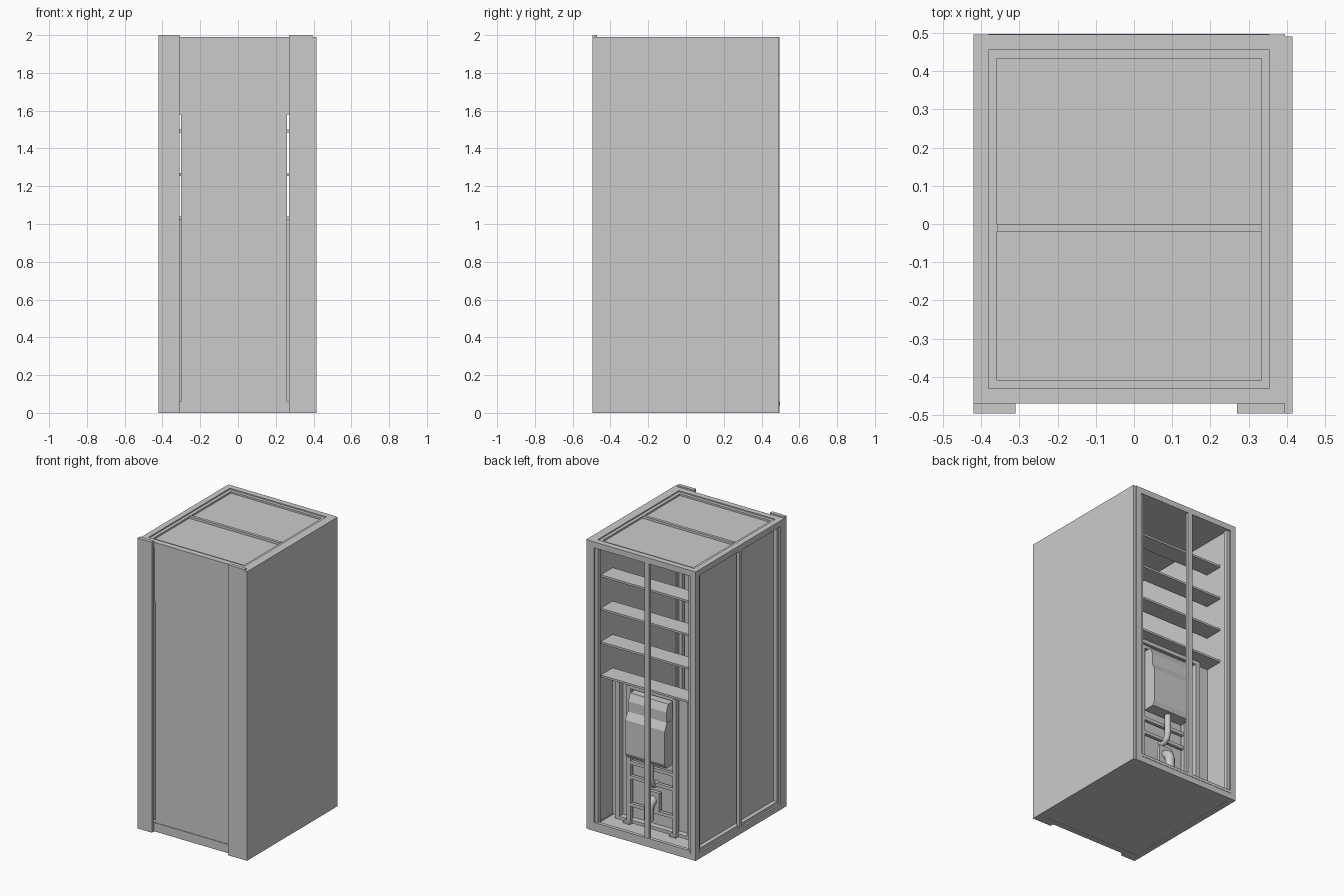
import bpy, bmesh
from mathutils import Vector

if "Cube" in bpy.data.objects:
    bpy.data.objects.remove(bpy.data.objects["Cube"])


def box(name, x0, x1, y0, y1, z0, z1):
    """Axis-aligned box from its limits."""
    me = bpy.data.meshes.new(name)
    bm = bmesh.new()
    bmesh.ops.create_cube(bm, size=1)
    for v in bm.verts:
        v.co = Vector(((x0 + x1) / 2 + v.co.x * (x1 - x0),
                       (y0 + y1) / 2 + v.co.y * (y1 - y0),
                       (z0 + z1) / 2 + v.co.z * (z1 - z0)))
    bm.to_mesh(me)
    bm.free()
    ob = bpy.data.objects.new(name, me)
    bpy.context.collection.objects.link(ob)
    return ob


def extrude_x(name, profile, x0, x1):
    """Extrude a (y, z) profile along x."""
    me = bpy.data.meshes.new(name)
    bm = bmesh.new()
    f = bm.faces.new([bm.verts.new((x0, y, z)) for y, z in profile])
    r = bmesh.ops.extrude_face_region(bm, geom=[f])
    bmesh.ops.translate(bm, vec=(x1 - x0, 0, 0),
                        verts=[g for g in r["geom"] if isinstance(g, bmesh.types.BMVert)])
    bmesh.ops.recalc_face_normals(bm, faces=bm.faces)
    bm.to_mesh(me)
    bm.free()
    ob = bpy.data.objects.new(name, me)
    bpy.context.collection.objects.link(ob)
    return ob


def pipe(name, points, radius):
    """Round pipe along a path."""
    cu = bpy.data.curves.new(name, "CURVE")
    cu.dimensions = "3D"
    cu.bevel_depth = radius
    cu.bevel_resolution = 3
    cu.use_fill_caps = True
    sp = cu.splines.new("POLY")
    sp.points.add(len(points) - 1)
    for p, co in zip(sp.points, points):
        p.co = (*co, 1)
    ob = bpy.data.objects.new(name, cu)
    bpy.context.collection.objects.link(ob)


X0, X1, Y0, Y1, H = -0.42, 0.395, -0.47, 0.495, 1.99
T, L = 0.04, 0.022        # frame tube and inner lip

# Corner posts, each with two slimmer lips facing the openings
for sx in (0, 1):
    for sy in (0, 1):
        xa = X1 - T if sx else X0
        ya = Y1 - T if sy else Y0
        box("corner_post", xa, xa + T, ya, ya + T, 0, H)
        lx = xa - L if sx else xa + T
        ly = ya - L if sy else ya + T
        yb = ya + 0.012 if sy == 0 else ya
        box("post_lip_x", lx, lx + L, yb, yb + 0.028, T, H - T)
        xb = xa + 0.012 if sx == 0 else xa
        box("post_lip_y", xb, xb + 0.028, ly, ly + L, T, H - T)

# Bottom and top rings of the frame
for name, z0, lip0, lip1 in (("bottom", 0, T, 0.06), ("top", H - T, H - T, H - 0.006)):
    for y in (Y0, Y1 - T):
        box(name + "_rail_x", X0 + T, X1 - T, y, y + T, z0, z0 + T)
    for x in (X0, X1 - T):
        box(name + "_rail_y", x, x + T, Y0 + T, Y1 - T, z0, z0 + T)
# Lips on the bottom ring sit on top, lips on the top ring sit inside
box("front_sill", -0.31, 0.27, Y0, Y0 + L, T, 0.06)
box("back_sill", X0 + T, X1 - T, Y1 - L, Y1 + 0.002, T, 0.06)
box("left_sill", X0 + 0.012, X0 + T, Y0 + T, Y1 - T, T, 0.06)
for y in (Y0 + T, Y1 - T - L):
    box("top_lip_x", X0 + T, X1 - T, y, y + L, H - T, H - 0.008)
for x in (X0 + T, X1 - T - L):
    box("top_lip_y", x, x + L, Y0 + T + L, Y1 - T - L, H - T, H - 0.008)

# Middle members of roof, back and left side
box("roof_beam", X0 + T + L, X1 - T - L, -0.02, 0, H - T, H - 0.004)
box("back_middle_post", -0.065, -0.03, Y1 - 0.022, Y1, T, H - T)
box("left_middle_post", X0, X0 + 0.024, -0.01, 0.016, T, H - T)

# Cladding: roof, floor, side walls
box("roof_panel", X0 + T, X1 - T, Y0 + T, Y1 - T, 1.95, 1.97)
box("floor_panel", X0 + 0.005, X1 - 0.012, Y0 + 0.002, Y1 - 0.005, 0.001, 0.035)
box("left_wall", -0.38, -0.365, Y0 + T, Y1 - T, 0.03, 1.96)
box("right_inner_wall", 0.362, 0.372, Y0 + T, Y1 - T, 0.03, 1.96)
box("right_outer_wall", X1, 0.415, -0.49, 0.49, 0, H)

# Front: columns, upper panel, header, door
box("front_column_left", X0, -0.31, -0.495, Y0, 0, 2)
box("front_column_right", 0.27, X1, -0.495, Y0, 0, 2)
box("right_wall_edge", X1, 0.415, -0.495, -0.49, 0, H)
box("front_upper_panel", -0.31, 0.27, Y0 + 0.002, Y0 + 0.022, 1.6, H - T)
box("door_header", -0.31, 0.27, Y0 + 0.002, Y0 + 0.025, 1.58, 1.6)
box("door", -0.303, 0.26, Y0 + 0.004, Y0 + 0.03, 0.06, 1.58)

# Shelves above the service wall
for z in (1.025, 1.255, 1.485, 1.715):
    box("shelf", -0.366, 0.362, 0.28, 0.41, z, z + 0.014)

# Service wall with studs
box("service_wall", -0.366, 0.362, 0.27, 0.284, 0.03, 1.026)
for x in (-0.27, 0.28):
    box("wall_stud", x, x + 0.035, 0.284, 0.325, 0.03, 1.026)
box("wall_top_track", -0.27, 0.315, 0.284, 0.325, 1.0, 1.026)
box("wall_bottom_track", -0.27, 0.315, 0.284, 0.325, 0.035, 0.055)

# Carrier frame: uprights, feet, cross bars
for x in (-0.16, 0.19):
    box("carrier_upright", x, x + 0.028, 0.305, 0.335, 0.04, 0.98)
    box("carrier_foot", x - 0.01, x + 0.04, 0.295, 0.355, 0.035, 0.047)
for z in (0.15, 0.34, 0.44, 0.96):
    box("carrier_cross_bar", -0.135, 0.195, 0.308, 0.33, z, z + 0.022)

# Flush tank: slim neck over a deeper body with a sloped shoulder
extrude_x("tank_neck", [(0.3, 0.82), (0.3, 0.95), (0.365, 0.95), (0.385, 0.9), (0.385, 0.82)],
          -0.12, 0.17)
extrude_x("tank_body", [(0.31, 0.52), (0.31, 0.83), (0.385, 0.83), (0.41, 0.78), (0.41, 0.55), (0.395, 0.52)],
          -0.125, 0.175)

# Flush pipe and drain elbow
pipe("flush_pipe", [(0.02, 0.355, 0.54), (0.02, 0.355, 0.4), (0.02, 0.345, 0.36),
                    (0.02, 0.32, 0.34), (0.02, 0.28, 0.34)], 0.02)
pipe("drain_elbow", [(0.02, 0.28, 0.24), (0.02, 0.34, 0.24), (0.02, 0.365, 0.225),
                     (0.02, 0.375, 0.2), (0.02, 0.375, 0.12)], 0.032)
box("drain_bracket", -0.03, 0.07, 0.31, 0.335, 0.17, 0.3)
